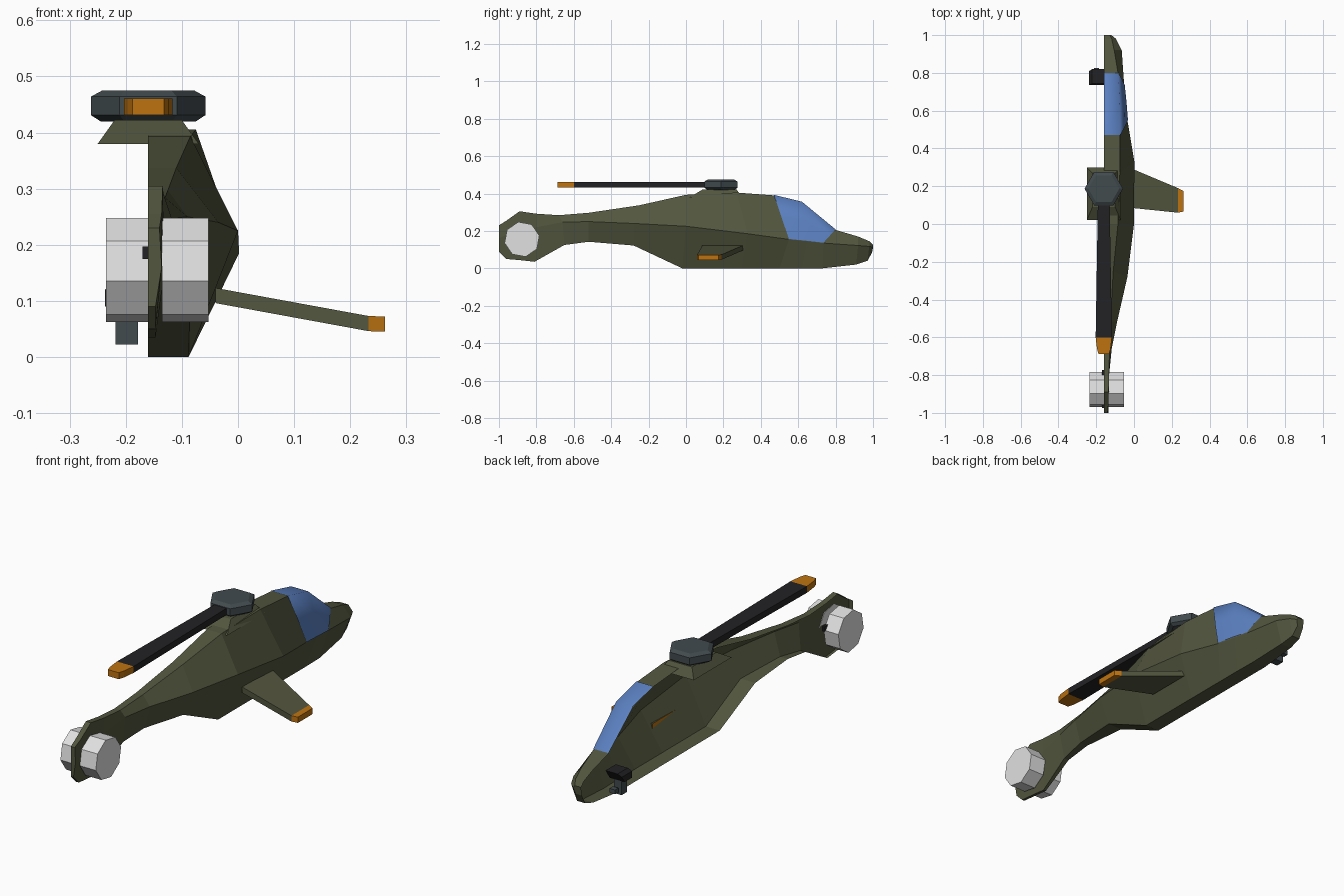
import bpy, bmesh, math
from mathutils import Vector

if "Cube" in bpy.data.objects:
    bpy.data.objects.remove(bpy.data.objects["Cube"])

CX = -0.16  # centre plane of the half fuselage


def mat(name, c):
    m = bpy.data.materials.new(name)
    m.diffuse_color = (*c, 1)
    m.use_nodes = True
    m.node_tree.nodes["Principled BSDF"].inputs["Base Color"].default_value = m.diffuse_color
    return m


GREEN = mat("olive green", (0.085, 0.093, 0.048))
BLUE = mat("glass blue", (0.107, 0.223, 0.55))
ORANGE = mat("tip orange", (0.51, 0.17, 0.005))
GREY = mat("hub grey", (0.054, 0.07, 0.076))
BLACK = mat("blade black", (0.016, 0.016, 0.018))
WHITE = mat("fan white", (0.75, 0.75, 0.75))


def make(name, verts, faces, mats, fix=True):
    me = bpy.data.meshes.new(name)
    me.from_pydata(verts, [], faces)
    for m in mats:
        me.materials.append(m)
    if fix:
        bm = bmesh.new()
        bm.from_mesh(me)
        bmesh.ops.recalc_face_normals(bm, faces=bm.faces)
        bm.to_mesh(me)
        bm.free()
    ob = bpy.data.objects.new(name, me)
    bpy.context.collection.objects.link(ob)
    return ob


def loft(name, rings, mats):
    """Closed solid through rings of equal point count."""
    n = len(rings[0])
    faces = [tuple(range(n)), tuple(range((len(rings) - 1) * n, len(rings) * n))]
    for r in range(len(rings) - 1):
        for i in range(n):
            j = (i + 1) % n
            faces.append((r * n + i, r * n + j, r * n + n + j, r * n + n + i))
    return make(name, [p for ring in rings for p in ring], faces, mats)


def rect_z(x0, x1, y0, y1, z):
    return [(x0, y0, z), (x1, y0, z), (x1, y1, z), (x0, y1, z)]


def box(name, x0, x1, y0, y1, z0, z1, m):
    return loft(name, [rect_z(x0, x1, y0, y1, z0), rect_z(x0, x1, y0, y1, z1)], [m])


# Fuselage half shell: y top, z top, x top, y mid, z mid, x mid, y bottom, z bottom, x bottom
S = [
    (-1.0, .23, -.140, -1.0, .16, -.136, -1.0, .09, -.147),
    (-.96, .255, -.136, -.96, .18, -.135, -.96, .05, -.147),
    (-.89, .305, -.134, -.88, .20, -.133, -.88, .043, -.147),
    (-.80, .292, -.133, -.80, .22, -.132, -.81, .035, -.147),
    (-.68, .284, -.130, -.66, .247, -.118, -.65, .125, -.135),
    (-.52, .297, -.125, -.52, .25, -.090, -.52, .142, -.120),
    (-.25, .337, -.110, -.28, .24, -.035, -.28, .122, -.085),
    (0.0, .393, -.085, 0.0, .225, 0.0, -.02, 0.0, -.088),
    (.27, .405, -.075, .33, .185, 0.002, .30, 0.0, -.088),
    (.47, .39, -.075, .55, .155, -.035, .50, 0.0, -.088),
    (.62, .35, -.078, .65, .145, -.046, .62, 0.0, -.088),
    (.80, .205, -.085, .735, .135, -.052, .73, 0.0, -.090),
    (.92, .17, -.105, .92, .122, -.065, .91, .02, -.105),
    (.98, .145, -.118, .98, .117, -.095, .97, .04, -.118),
    (1.0, .125, -.128, 1.0, .113, -.120, .995, .085, -.128),
]


def section(s):
    yt, zt, xt, ym, zm, xm, yb, zb, xb = s
    return [(CX, yt, zt), (xt, yt, zt), (xm, ym, zm), (xb, yb, zb), (CX, yb, zb)]


verts = [p for s in S for p in section(s)]
faces = [(s * 5 + i, s * 5 + i + 1, s * 5 + i + 6, s * 5 + i + 5)
         for s in range(len(S) - 1) for i in range(4)]
faces += [(4, 3, 2, 1, 0), tuple(len(verts) - 5 + i for i in range(5))]
make("fuselage", verts, faces, [GREEN], fix=False)

# Canopy plates just outside the shell, over the two cockpit bays
cv = []
for s, bulge in zip(S[9:12], (0.003, 0.006, 0.003)):
    a, b, c = [Vector(p) for p in section(s)[:3]]
    cv += [a + Vector((0, 0, bulge)), b + Vector((bulge * .6, 0, bulge)),
           b.lerp(c, .5) + Vector((bulge * 1.6, 0, bulge)), c + Vector((bulge, 0, .002))]
cf = [(s * 4 + i, s * 4 + i + 1, s * 4 + i + 5, s * 4 + i + 4)
      for s in range(2) for i in range(3)]
canopy = make("canopy", cv, cf, [BLUE], fix=False)
for p in canopy.data.polygons:
    p.use_smooth = True

# Mast base
loft("mast_base", [rect_z(-.25, -.07, .02, .30, .38),
                   rect_z(-.22, -.10, .09, .27, .422)], [GREEN])


# Hexagonal rotor hub with bevelled rims
def hexagon(r, z):
    return [(CX + r * math.cos(k * math.pi / 3), .187 + r * math.sin(k * math.pi / 3), z)
            for k in range(6)]


loft("rotor_hub", [hexagon(.085, .42), hexagon(.102, .431),
                   hexagon(.102, .464), hexagon(.082, .475)], [GREY])


# Single rotor blade with painted tip
def blade_ring(y, w):
    return [(CX - w, y, .431), (CX + w, y, .431), (CX + w, y, .461), (CX - w, y, .461)]


blade = loft("rotor_blade", [blade_ring(.13, .031), blade_ring(-.6, .043),
                             blade_ring(-.66, .036), blade_ring(-.688, .028)], [BLACK, ORANGE])
for p in blade.data.polygons:
    p.material_index = int(p.center.y < -.6)


# Stub wing, orange end caps
def wing_ring(x, y0, y1, z):
    return [(x, y0, z), (x, y1, z), (x, y1, z + .027), (x, y0, z + .027)]


wing = loft("stub_wing", [wing_ring(-.04, .088, .305, .096), wing_ring(.233, .06, .19, .046),
                          wing_ring(.262, .066, .175, .045)], [GREEN, ORANGE])
for p in wing.data.polygons:
    p.material_index = int(p.center.x > .234 or p.center.x < -.03)


# Tail fan: eight-sided drums either side of the fin
def fan_ring(x):
    pts = [math.radians(12 + 45 * k) for k in range(8)]
    return [(x, -.877 - .095 * math.sin(a), .155 + .095 * math.cos(a)) for a in pts]


loft("tail_fan_right", [fan_ring(-.135), fan_ring(-.053)], [WHITE])
loft("tail_fan_left", [fan_ring(-.235), fan_ring(-.16)], [WHITE])
box("tail_fan_bar", -.17, -.16, -.975, -.772, .175, .197, BLACK)

# Chin gun: mount with sloped front and two short barrels
loft("gun_mount", [rect_z(-.237, -.16, .735, .79, .09), rect_z(-.237, -.16, .735, .81, .12),
                   rect_z(-.222, -.16, .745, .82, .135)], [BLACK])
box("gun_turret", -.218, -.178, .745, .785, .022, .092, GREY)
box("gun_barrel", -.212, -.184, .80, .825, .04, .06, GREY)
